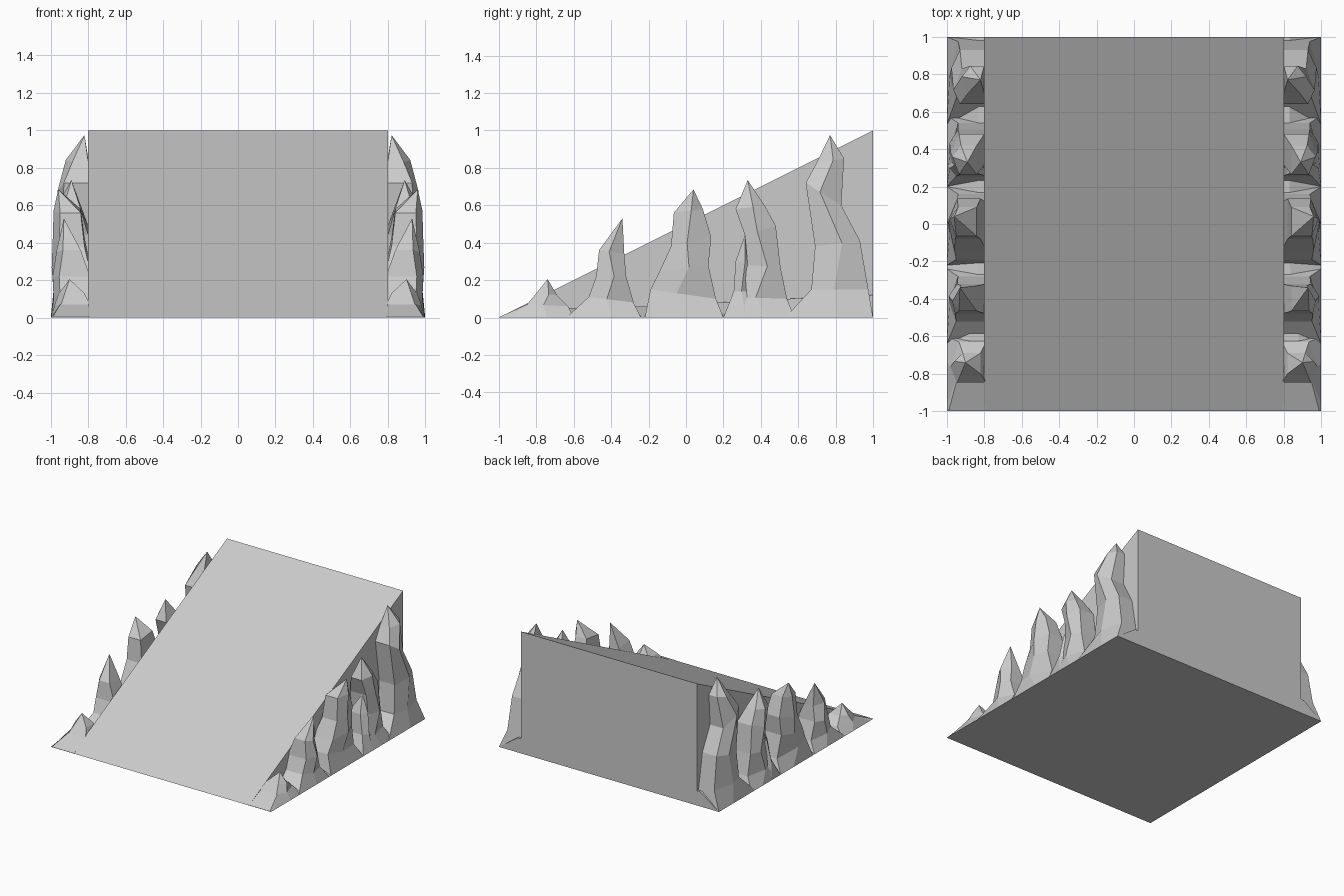
import bpy, bmesh


def finish(bm, name, mirror=False):
    bmesh.ops.recalc_face_normals(bm, faces=bm.faces)
    me = bpy.data.meshes.new(name)
    bm.to_mesh(me)
    bm.free()
    ob = bpy.data.objects.new(name, me)
    bpy.context.collection.objects.link(ob)
    if mirror:
        ob.modifiers.new("mirror", 'MIRROR').use_axis[0] = True
    return ob


def loft(name, rings, apex=None, mirror=False):
    """Skin a list of point rings, closed by a cap or an apex point."""
    bm = bmesh.new()
    vs = [[bm.verts.new(p) for p in r] for r in rings]
    n = len(vs[0])
    for a, b in zip(vs, vs[1:]):
        for i in range(n):
            j = (i + 1) % n
            bm.faces.new((a[i], a[j], b[j], b[i]))
    bm.faces.new(vs[0])
    if apex:
        tip = bm.verts.new(apex)
        for i in range(n):
            bm.faces.new((vs[-1][i], vs[-1][(i + 1) % n], tip))
    else:
        bm.faces.new(vs[-1])
    return finish(bm, name, mirror)


def rock(name, sections, apex):
    """Section = front y, z, back y, z, inner x, outer x."""
    rings = []
    for k, (y0, z0, y1, z1, xi, xo) in enumerate(sections):
        t = 0.4 if k % 2 else 0.6
        ym, zm = y0 + (y1 - y0) * t, z0 + (z1 - z0) * t
        c = 0.0 if k == 0 else 0.035
        rings.append([(xi, y0, z0), (xo - c, y0, z0), (xo, ym, zm),
                      (xo - c * 1.3, y1, z1), (xi, y1, z1)])
    loft(name, rings, apex, True)


# Ramp wedge
loft("ramp", [[(x, -1, 0), (x, 1, 0), (x, 1, 1)] for x in (-0.8, 0.8)])

# Low sloping rubble strip beside the ramp
strip = [(-1, 0.002, 0.99), (-0.85, 0.07, 0.95), (-0.62, 0.05, 0.88),
         (-0.2, 0.06, 0.83), (0.17, 0.08, 0.83), (0.55, 0.10, 0.83), (1, 0.12, 0.83)]
loft("rock_base", [[(0.79, y, 0), (1, y, 0), (x, y, z), (0.79, y, z)]
                   for y, z, x in strip], mirror=True)

# Jagged rocks, front to back
rock("rock_1", [(-0.96, 0, -0.60, 0, 0.79, 1.0),
                (-0.85, 0.07, -0.63, 0.06, 0.79, 0.98),
                (-0.80, 0.13, -0.69, 0.12, 0.82, 0.96)], (0.90, -0.74, 0.205))
rock("rock_2", [(-0.64, 0, -0.24, 0, 0.79, 1.0),
                (-0.52, 0.11, -0.28, 0.08, 0.79, 0.985),
                (-0.48, 0.22, -0.32, 0.22, 0.79, 0.99),
                (-0.465, 0.36, -0.33, 0.34, 0.84, 0.97)], (0.93, -0.34, 0.53))
rock("rock_3", [(-0.22, 0, 0.20, 0, 0.79, 1.0),
                (-0.19, 0.15, 0.16, 0.10, 0.79, 0.985),
                (-0.14, 0.25, 0.12, 0.28, 0.79, 0.995),
                (-0.08, 0.38, 0.135, 0.43, 0.82, 0.99),
                (-0.065, 0.56, 0.09, 0.58, 0.84, 0.985)], (0.96, 0.04, 0.685))
rock("rock_4_small", [(0.20, 0, 0.40, 0, 0.79, 1.0),
                      (0.255, 0.14, 0.36, 0.14, 0.79, 0.985),
                      (0.265, 0.30, 0.35, 0.30, 0.82, 0.96)], (0.91, 0.315, 0.44))
rock("rock_4", [(0.22, 0, 0.58, 0, 0.79, 1.0),
                (0.26, 0.11, 0.54, 0.10, 0.79, 0.985),
                (0.33, 0.28, 0.505, 0.27, 0.79, 0.985),
                (0.315, 0.44, 0.48, 0.49, 0.80, 0.98),
                (0.265, 0.58, 0.42, 0.60, 0.84, 0.97)], (0.89, 0.33, 0.735))
rock("rock_5", [(0.53, 0, 1.0, 0, 0.79, 1.0),
                (0.67, 0.15, 0.975, 0.15, 0.79, 0.985),
                (0.69, 0.38, 0.93, 0.41, 0.79, 0.975),
                (0.64, 0.72, 0.83, 0.60, 0.80, 0.965),
                (0.70, 0.83, 0.845, 0.85, 0.80, 0.92)], (0.82, 0.77, 0.975))
